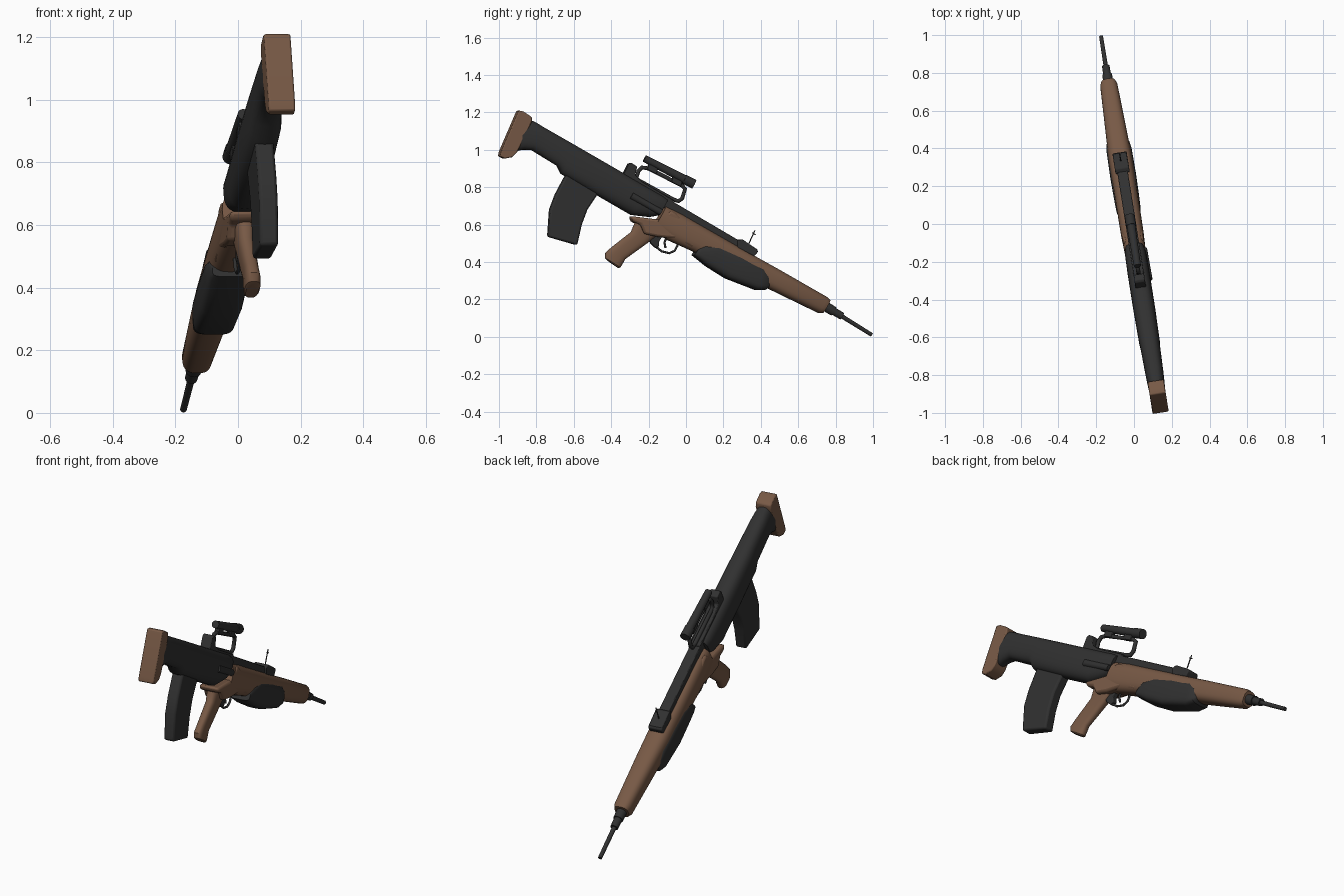
import bpy, bmesh, math
from mathutils import Vector

# The whole model lies along a vertical plane turned 9 degrees about z.
YAW = math.radians(9)
SIDE = Vector((math.cos(YAW), math.sin(YAW), 0))


def at(y, z, w=0.0):
    """Side-view point (y, z), pushed w sideways from the centre plane."""
    return Vector((-0.017 - math.tan(YAW) * y, y, z)) + SIDE * w


def material(name, rgb):
    m = bpy.data.materials.new(name)
    m.diffuse_color = (*rgb, 1)
    return m


DARK = material("charcoal", (0.030, 0.030, 0.030))
BROWN = material("brown", (0.185, 0.100, 0.060))


def finish(name, bm, mat, bevel=0.0, angle=35):
    bmesh.ops.recalc_face_normals(bm, faces=bm.faces)
    me = bpy.data.meshes.new(name)
    bm.to_mesh(me)
    bm.free()
    for p in me.polygons:
        p.use_smooth = True
    me.set_sharp_from_angle(angle=math.radians(angle))
    me.materials.append(mat)
    ob = bpy.data.objects.new(name, me)
    bpy.context.collection.objects.link(ob)
    if bevel:
        b = ob.modifiers.new("bevel", 'BEVEL')
        b.width, b.segments, b.limit_method = bevel, 2, 'ANGLE'
        b.angle_limit = math.radians(40)
    return ob


def plate(name, pts, hw, mat, bevel=0.005, w0=0.0):
    """Side profile extruded to both sides."""
    bm = bmesh.new()
    rings = [[bm.verts.new(at(y, z, w0 + s * hw)) for y, z in pts] for s in (-1, 1)]
    bm.faces.new(rings[0])
    bm.faces.new(rings[1])
    n = len(pts)
    for i in range(n):
        j = (i + 1) % n
        bm.faces.new((rings[0][i], rings[0][j], rings[1][j], rings[1][i]))
    return finish(name, bm, mat, bevel)


def loft(name, stations, mat, power=2.8, n=28):
    """Skin of superellipse rings; station = top y, z, bottom y, z, half width."""
    bm = bmesh.new()
    rings = []
    for ty, tz, by, bz, hw in stations:
        ring = []
        for i in range(n):
            a = 2 * math.pi * i / n
            c, s = math.cos(a), math.sin(a)
            cw = math.copysign(abs(c) ** (2 / power), c) * hw
            t = 0.5 + 0.5 * math.copysign(abs(s) ** (2 / power), s)
            ring.append(bm.verts.new(at(by + (ty - by) * t, bz + (tz - bz) * t, cw)))
        rings.append(ring)
    for a, b in zip(rings, rings[1:]):
        for i in range(n):
            j = (i + 1) % n
            bm.faces.new((a[i], a[j], b[j], b[i]))
    bm.faces.new(rings[0])
    bm.faces.new(rings[-1])
    return finish(name, bm, mat)


def drop(y, z, d, hw):
    """Station square to the bore: top point and depth."""
    return (y, z, y - 0.494 * d, z - 0.866 * d, hw)


def rod(name, p, q, r1, r2, mat, w=0.0, n=20):
    a, b = at(*p, w), at(*q, w)
    bm = bmesh.new()
    bmesh.ops.create_cone(bm, cap_ends=True, segments=n, radius1=r1, radius2=r2, depth=(b - a).length)
    rot = (b - a).to_track_quat('Z', 'Y').to_matrix()
    for v in bm.verts:
        v.co = rot @ v.co + (a + b) / 2
    return finish(name, bm, mat)


def wire(name, pts, r, mat, cyclic=False):
    cu = bpy.data.curves.new(name, 'CURVE')
    cu.dimensions, cu.bevel_depth, cu.bevel_resolution = '3D', r, 2
    cu.use_fill_caps = True
    sp = cu.splines.new('POLY')
    sp.points.add(len(pts) - 1)
    for p, (y, z) in zip(sp.points, pts):
        p.co = (*at(y, z), 1)
    sp.use_cyclic_u = cyclic
    cu.materials.append(mat)
    ob = bpy.data.objects.new(name, cu)
    bpy.context.collection.objects.link(ob)


# Shoulder pad and rear body
plate("butt_pad", [(-0.90, 1.21), (-0.875, 1.205), (-0.83, 1.175), (-0.83, 1.15), (-0.91, 0.985),
                   (-0.935, 0.96), (-0.975, 0.953), (-1.0, 0.965), (-0.995, 0.99)], 0.043, BROWN, 0.006)
loft("rear_body", [(-0.845, 1.165, -0.915, 0.99, 0.043), (-0.80, 1.145, -0.875, 1.0, 0.046),
                   drop(-0.76, 1.12, 0.14, 0.048), drop(-0.62, 1.04, 0.145, 0.052),
                   drop(-0.585, 1.02, 0.172, 0.055), drop(-0.40, 0.913, 0.175, 0.058),
                   drop(-0.21, 0.803, 0.175, 0.058), drop(-0.13, 0.757, 0.135, 0.056),
                   drop(-0.10, 0.735, 0.10, 0.048)], DARK)
rod("bolt_cover", (-0.30, 0.755), (-0.14, 0.665), 0.02, 0.017, DARK, w=0.048)

# Magazine
plate("magazine", [(-0.60, 0.93), (-0.655, 0.845), (-0.70, 0.76), (-0.73, 0.68), (-0.74, 0.535),
                   (-0.585, 0.49), (-0.56, 0.60), (-0.53, 0.68), (-0.48, 0.755), (-0.44, 0.82)],
      0.030, DARK, 0.010)

# Fore-end, lower body and grip
loft("fore_end", [drop(-0.11, 0.70, 0.15, 0.056), drop(-0.02, 0.655, 0.16, 0.060),
                  drop(0.10, 0.585, 0.145, 0.061), drop(0.38, 0.425, 0.135, 0.062),
                  drop(0.50, 0.358, 0.118, 0.057), drop(0.755, 0.212, 0.098, 0.046),
                  drop(0.77, 0.196, 0.08, 0.038)], BROWN)
plate("lower_body", [(-0.30, 0.645), (-0.29, 0.615), (-0.25, 0.60), (-0.23, 0.55), (-0.16, 0.535),
                     (-0.06, 0.525), (0.03, 0.475), (0.08, 0.52), (-0.06, 0.66), (-0.09, 0.675),
                     (-0.14, 0.625)], 0.055, BROWN, 0.012)
loft("pistol_grip", [(-0.27, 0.62, -0.15, 0.545, 0.034), (-0.295, 0.56, -0.20, 0.505, 0.028),
                     (-0.40, 0.478, -0.325, 0.415, 0.024), (-0.432, 0.448, -0.34, 0.388, 0.026),
                     (-0.432, 0.42, -0.352, 0.37, 0.025), (-0.42, 0.408, -0.362, 0.368, 0.02)], BROWN)

# Wide dark hand pad around the underside
loft("hand_pad", [(0.06, 0.47, 0.035, 0.435, 0.058), (0.10, 0.495, 0.06, 0.415, 0.065),
                  (0.18, 0.488, 0.105, 0.378, 0.067), (0.30, 0.432, 0.21, 0.312, 0.069),
                  (0.41, 0.372, 0.37, 0.25, 0.067), (0.435, 0.335, 0.42, 0.25, 0.061),
                  (0.45, 0.315, 0.44, 0.265, 0.048)], DARK, power=4)

# Trigger group
plate("trigger_housing", [(-0.20, 0.53), (-0.19, 0.50), (-0.165, 0.475), (-0.145, 0.485),
                          (-0.145, 0.51), (-0.12, 0.55)], 0.014, DARK, 0.003)
wire("trigger_guard", [(-0.165, 0.485), (-0.13, 0.457), (-0.09, 0.447), (-0.06, 0.46),
                       (-0.045, 0.49), (-0.035, 0.53)], 0.006, DARK)
wire("trigger", [(-0.10, 0.54), (-0.115, 0.505), (-0.11, 0.475)], 0.006, DARK)

# Barrel
rod("barrel_collar", (0.73, 0.172), (0.79, 0.136), 0.027, 0.026, DARK)
rod("muzzle_block", (0.77, 0.148), (0.835, 0.11), 0.021, 0.020, DARK)
rod("barrel", (0.80, 0.13), (0.993, 0.0105), 0.012, 0.0105, DARK)

# Top rail, front sight and aerial pin
plate("top_rail", [(-0.14, 0.755), (-0.10, 0.738), (0.30, 0.503), (0.30, 0.465), (-0.14, 0.70)],
      0.028, DARK, 0.004)
plate("front_sight", [(0.27, 0.515), (0.295, 0.522), (0.375, 0.468), (0.38, 0.455),
                      (0.36, 0.43), (0.27, 0.475)], 0.038, DARK, 0.005)
rod("sight_pin", (0.33, 0.485), (0.368, 0.568), 0.003, 0.003, DARK, n=8)
rod("sight_pin_tip", (0.354, 0.556), (0.372, 0.546), 0.003, 0.003, DARK, n=8)

# Carry frame and scope
plate("frame_base", [(-0.34, 0.865), (-0.31, 0.925), (-0.295, 0.93), (-0.265, 0.91),
                     (-0.275, 0.865), (-0.24, 0.83), (-0.07, 0.73), (-0.07, 0.70)], 0.028, DARK, 0.004)
wire("carry_frame", [(-0.265, 0.845), (-0.255, 0.885), (-0.235, 0.905), (-0.20, 0.90), (-0.02, 0.808),
                     (-0.005, 0.79), (-0.02, 0.74), (-0.04, 0.725), (-0.07, 0.735)], 0.011, DARK, True)
rod("scope", (-0.222, 0.953), (0.0, 0.838), 0.019, 0.023, DARK)
rod("scope_front", (-0.01, 0.843), (0.043, 0.816), 0.026, 0.026, DARK)
for i, (y, z) in enumerate([(-0.17, 0.92), (-0.04, 0.853)]):
    plate(f"scope_mount_{i + 1}", [(y - 0.03, z + 0.005), (y + 0.02, z - 0.02),
                                   (y + 0.01, z - 0.05), (y - 0.04, z - 0.025)], 0.013, DARK, 0.003)
